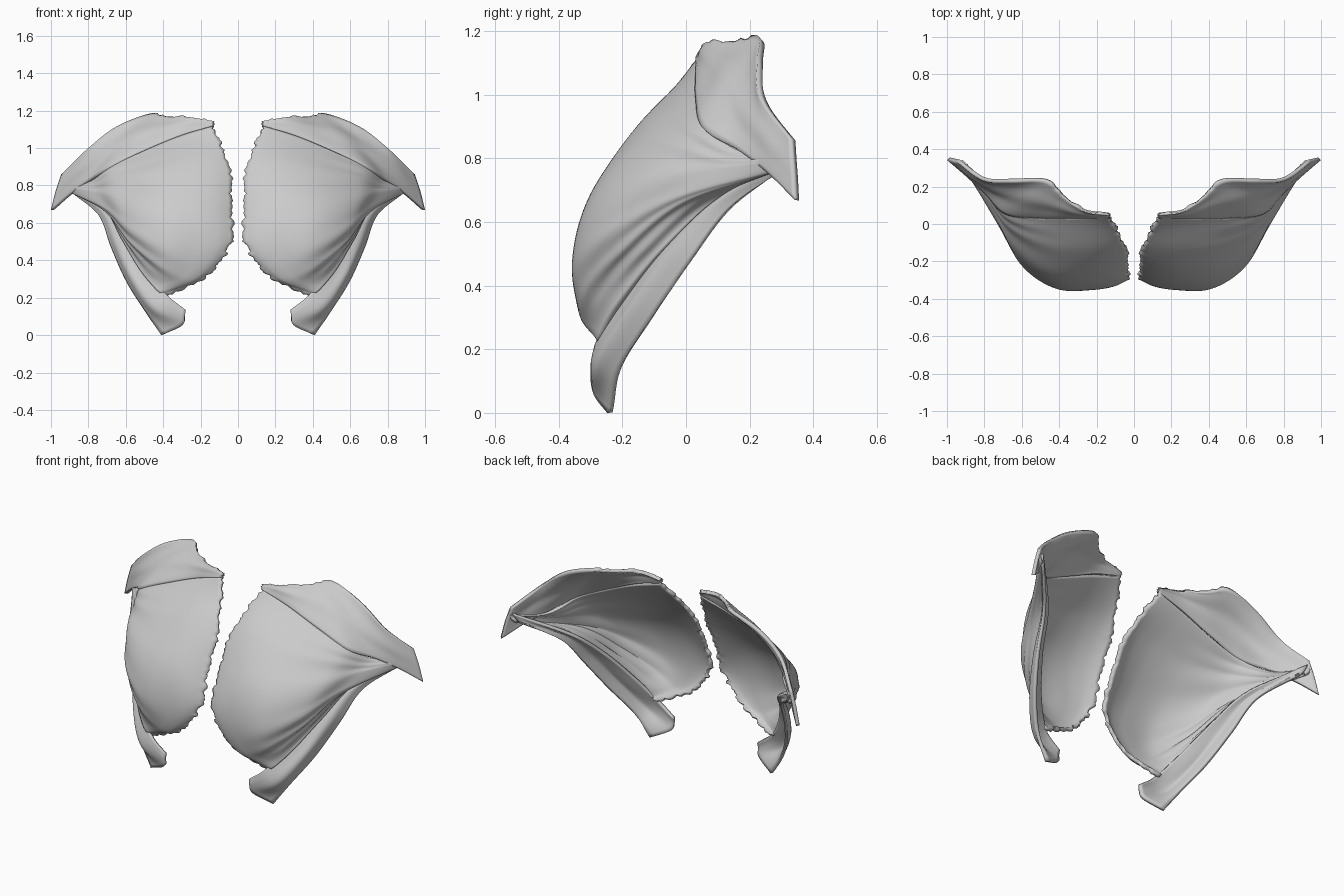
import bpy, math, random
from mathutils import Vector

random.seed(4)


def spline(pts, t):
    # Catmull-Rom through the points, t in 0..1
    n = len(pts) - 1
    i = min(int(t * n), n - 1)
    f = t * n - i
    b, c = pts[i], pts[i + 1]
    a = pts[i - 1] if i else b * 2 - c
    d = pts[i + 2] if i + 2 <= n else c * 2 - b
    return 0.5 * (2 * b + (c - a) * f + (2 * a - 5 * b + 4 * c - d) * f ** 2
                  + (3 * b - a - 3 * c + d) * f ** 3)


def sheet(name, rows, nu, nv, thick, fold, rag=0.0, rag_top=0.0):
    # Curved sheet through fibre rows, with folds and torn edges
    rows = [[Vector(p) for p in r] for r in rows]

    def at(u, v):
        return spline([spline(r, u) for r in rows], v)

    verts = []
    e = 0.01
    tear = 0
    for j in range(nv + 1):
        v = j / nv
        tear = 0.4 * tear + random.uniform(-1, 1) * rag
        for i in range(nu + 1):
            u = i / nu
            p = at(u, v)
            du = at(min(u + e, 1), v) - at(max(u - e, 0), v)
            dv = at(u, min(v + e, 1)) - at(u, max(v - e, 0))
            n = dv.cross(du)
            if n.length > 1e-9:
                p -= n.normalized() * fold(u, v)
            if i < 2 and du.length > 1e-9:
                p += du.normalized() * tear * (1 - 0.6 * i)
            if j == 0 and u < 0.45:
                p.z += random.uniform(-1, 0.3) * rag_top
            verts.append(p)
    w = nu + 1
    faces = [(j * w + i, (j + 1) * w + i, (j + 1) * w + i + 1, j * w + i + 1)
             for j in range(nv) for i in range(nu)]
    me = bpy.data.meshes.new(name)
    me.from_pydata(verts, [], faces)
    ob = bpy.data.objects.new(name, me)
    bpy.context.collection.objects.link(ob)
    m = ob.modifiers.new("mirror", 'MIRROR')
    m.use_mirror_merge = False
    s = ob.modifiers.new("thickness", 'SOLIDIFY')
    s.thickness = thick
    s.offset = -1
    bpy.ops.object.select_all(action='DESELECT')
    ob.select_set(True)
    bpy.context.view_layer.objects.active = ob
    bpy.ops.object.shade_smooth_by_angle(angle=math.radians(45))
    return ob


def fan_fold(u, v):
    # Furrows gathering toward the shoulder, rolled inner edge
    g = math.exp(-((u - 0.58) / 0.22) ** 2) * (0.4 + 0.6 * v)
    s = math.sin(v * 38 + 3 * math.sin(v * 7) + u * 2)
    t = 0.5 + 0.5 * math.sin(v * 21 + u * 3)
    roll = max(0, 1 - u / 0.1) ** 2 * 0.015 * min(1, v * 4)
    return 0.0045 * g * s + 0.003 * t * (1 - u) + roll


# Main chest fan
sheet("chest_fan", [
    [(.14, .035, 1.12), (.33, .03, 1.06), (.52, .03, .98), (.69, .06, .90), (.80, .18, .82), (.95, .33, .82)],
    [(.05, -.12, .93), (.25, -.145, .91), (.46, -.125, .87), (.66, -.03, .83), (.78, .12, .79), (.95, .33, .80)],
    [(.03, -.25, .70), (.23, -.295, .70), (.44, -.265, .71), (.64, -.13, .73), (.76, .07, .76), (.94, .33, .785)],
    [(.04, -.32, .47), (.20, -.352, .48), (.41, -.345, .53), (.60, -.22, .61), (.73, .0, .70), (.92, .32, .77)],
    [(.18, -.32, .30), (.29, -.335, .31), (.43, -.32, .38), (.58, -.215, .50), (.71, -.01, .66), (.90, .305, .765)],
    [(.40, -.285, .21), (.45, -.27, .255), (.53, -.21, .355), (.62, -.08, .51), (.715, .10, .675), (.88, .28, .76)],
], 50, 90, 0.02, fan_fold, rag=0.011)

# Upper collar band
sheet("collar_band", [
    [(.13, .045, 1.145), (.26, .065, 1.17), (.38, .15, 1.175), (.47, .228, 1.185), (.65, .225, 1.115), (.80, .23, 1.0), (.945, .33, .86)],
    [(.13, .038, 1.135), (.28, .045, 1.13), (.44, .09, 1.10), (.58, .125, 1.06), (.73, .165, .96), (.86, .235, .87), (.975, .337, .77)],
    [(.13, .03, 1.12), (.30, .028, 1.07), (.50, .028, .99), (.69, .05, .90), (.80, .16, .83), (.90, .255, .755), (1.0, .342, .67)],
], 48, 16, 0.02, lambda u, v: 0.004 * math.sin(math.pi * u) * math.sin(v * 7) ** 2,
    rag=0.005, rag_top=0.008)

# Lower belly strip, its upper edge tucked behind the fan
sheet("lower_strip", [
    [(.28, -.295, .135), (.385, -.285, .22), (.49, -.205, .36), (.595, -.065, .535), (.70, .11, .69), (.93, .33, .83)],
    [(.285, -.30, .10), (.42, -.292, .185), (.535, -.20, .325), (.63, -.07, .505), (.717, .095, .67), (.92, .32, .80)],
    [(.30, -.287, .05), (.46, -.28, .14), (.575, -.185, .30), (.66, -.05, .48), (.735, .11, .655), (.905, .31, .775)],
    [(.41, -.248, .0), (.50, -.215, .13), (.60, -.115, .29), (.68, .005, .47), (.745, .13, .64), (.88, .29, .755)],
], 40, 14, 0.018, lambda u, v: 0.003 * math.sin(math.pi * u) * math.sin(v * 6) ** 2)
